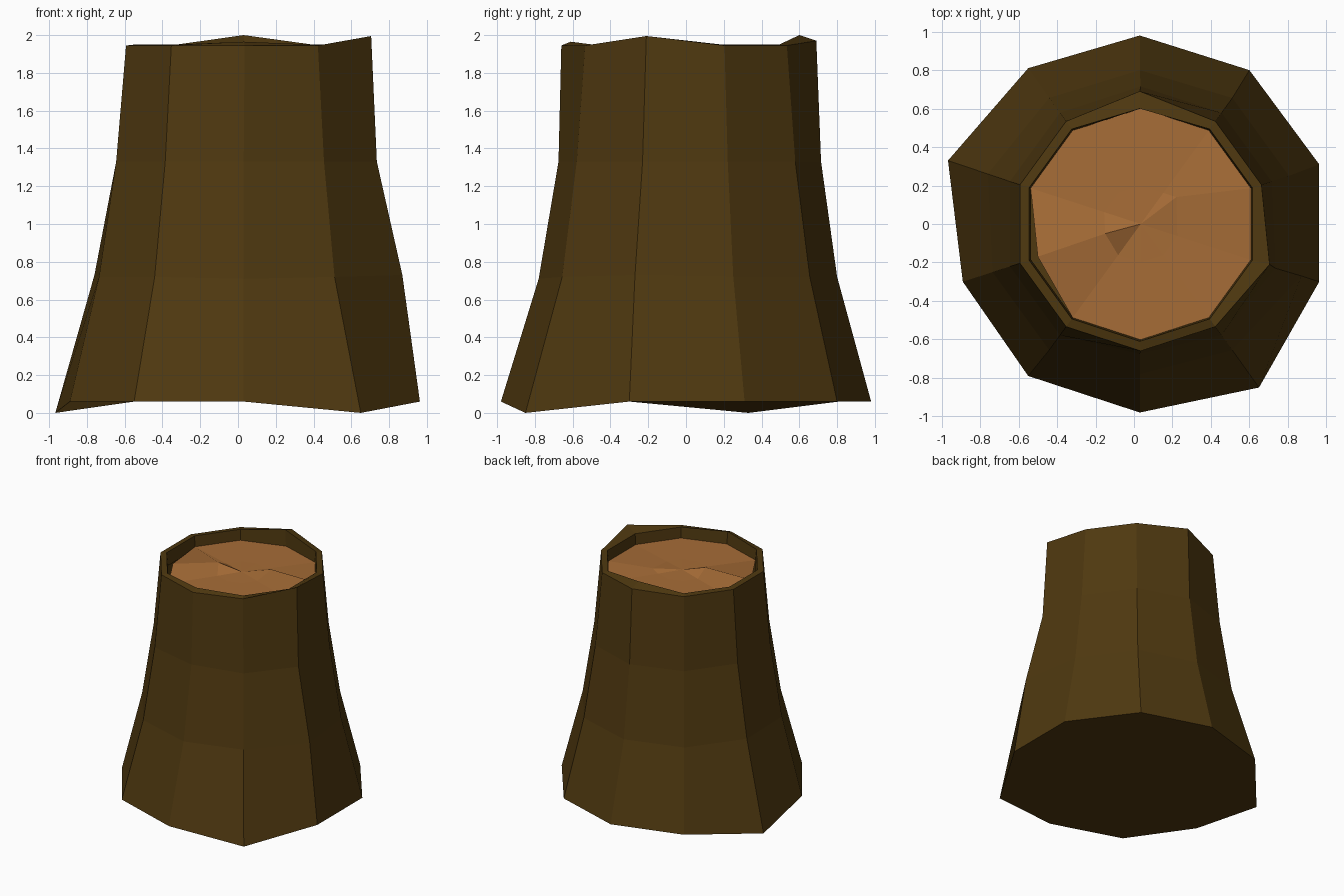
import bpy, bmesh, math

if "Cube" in bpy.data.objects:
    bpy.data.objects.remove(bpy.data.objects["Cube"])

def material(name, rgb):
    m = bpy.data.materials.new(name)
    m.diffuse_color = (*rgb, 1)
    m.use_nodes = True
    m.node_tree.nodes["Principled BSDF"].inputs["Base Color"].default_value = m.diffuse_color
    return m

bark = material("dark bark", (0.078, 0.040, 0.005))
wood = material("cut wood", (0.385, 0.152, 0.038))

N, CX = 10, 0.035

def ring(bm, r, z, moved={}):
    """Ten-sided ring, starting at the front and going round to the right."""
    out = []
    for i in range(N):
        a = -math.pi / 2 + i * 2 * math.pi / N
        p = (CX + r * math.cos(a), r * math.sin(a), z)
        out.append(bm.verts.new(moved.get(i, p)))
    return out

def bridge(bm, lower, upper):
    for i in range(N):
        j = (i + 1) % N
        bm.faces.new((lower[i], lower[j], upper[j], upper[i]))

def finish(bm, name, mat):
    bmesh.ops.recalc_face_normals(bm, faces=bm.faces)
    me = bpy.data.meshes.new(name)
    bm.to_mesh(me)
    bm.free()
    me.materials.append(mat)
    ob = bpy.data.objects.new(name, me)
    bpy.context.collection.objects.link(ob)

# bark: flared outside, uneven rim and hollow inner wall
bm = bmesh.new()
base = {0: (0.03, -0.98, 0.06), 1: (0.65, -0.85, 0.0), 2: (0.963, -0.30, 0.06),
        3: (0.963, 0.31, 0.06), 4: (0.60, 0.80, 0.06), 5: (0.03, 0.98, 0.06),
        6: (-0.55, 0.81, 0.06), 7: (-0.967, 0.33, 0.0), 8: (-0.89, -0.30, 0.06),
        9: (-0.55, -0.79, 0.06)}
rings = [
    ring(bm, 0.97, 0.06, base),
    ring(bm, 0.81, 0.72, {0: (0.03, -0.78, 0.71), 2: (0.87, -0.27, 0.73),
                          5: (0.03, 0.80, 0.72), 7: (-0.76, 0.26, 0.73)}),
    ring(bm, 0.715, 1.33, {0: (0.03, -0.675, 1.33), 2: (0.735, -0.23, 1.33)}),
    ring(bm, 0.66, 1.945, {2: (0.705, -0.21, 1.995), 5: (0.03, 0.69, 1.97)}),
    ring(bm, 0.61, 1.95, {0: (0.03, -0.61, 1.965), 5: (0.03, 0.60, 2.0)}),
    ring(bm, 0.60, 1.84),
]
bm.faces.new(list(reversed(rings[0])))
for lo, hi in zip(rings, rings[1:]):
    bridge(bm, lo, hi)
finish(bm, "bark", bark)

# cut wood face: slightly faceted disc sunk inside the rim
bm = bmesh.new()
edge = ring(bm, 0.602, 1.86, {8: (-0.50, -0.17, 1.86)})
inner = ring(bm, 0.2, 1.865, {8: (-0.15, -0.05, 1.92), 3: (0.22, 0.14, 1.885)})
bridge(bm, edge, inner)
centre = bm.verts.new((CX, 0, 1.87))
for i in range(N):
    bm.faces.new((inner[i], inner[(i + 1) % N], centre))
finish(bm, "cut_wood_top", wood)
